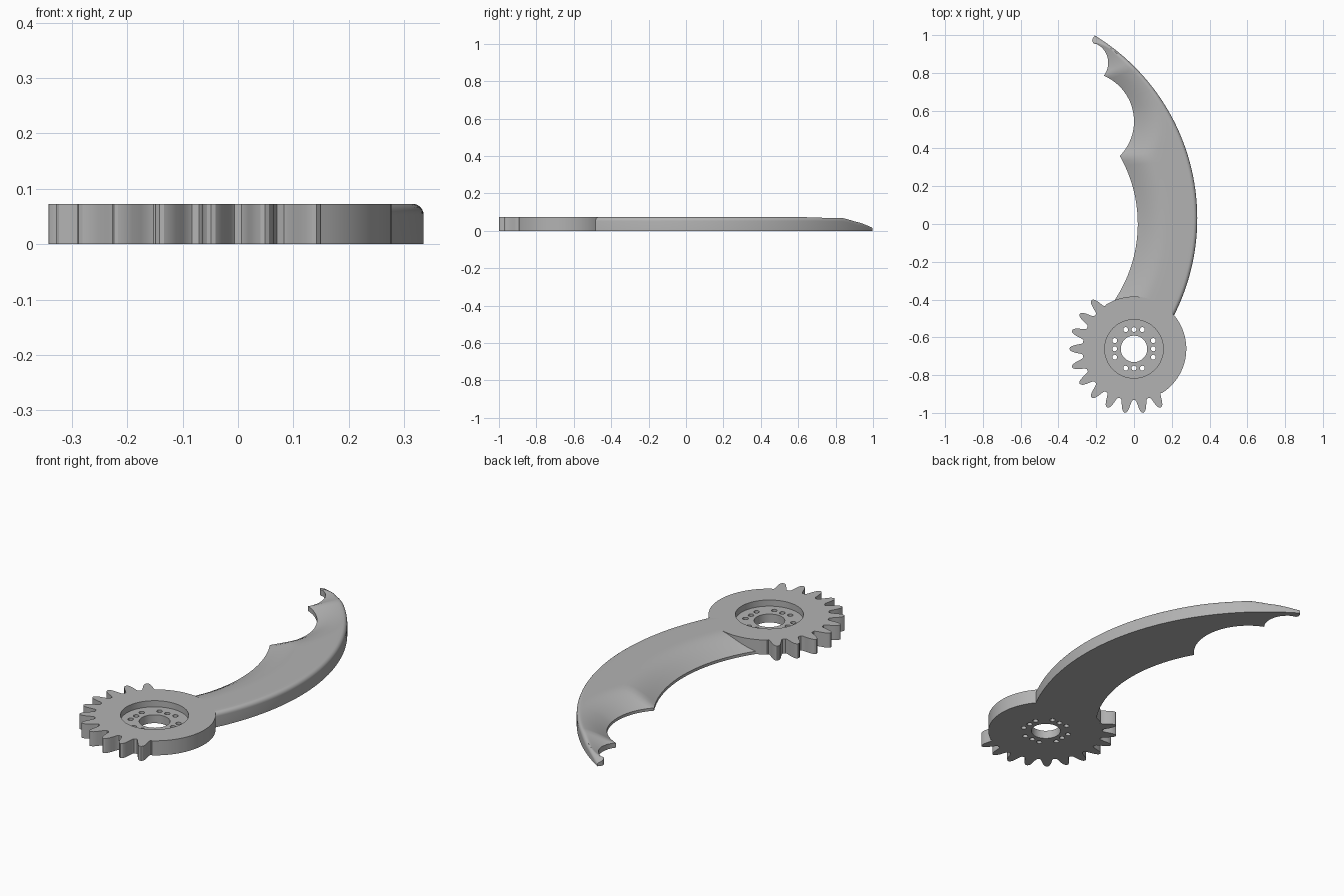
import bpy, bmesh, math
from mathutils import Vector
from mathutils.geometry import intersect_point_line

if "Cube" in bpy.data.objects:
    bpy.data.objects.remove(bpy.data.objects["Cube"], do_unlink=True)

HEIGHT = 0.073
HUB_Y = -0.661
scene = bpy.context.scene

grey = bpy.data.materials.new("plain grey")
grey.use_nodes = True
grey.diffuse_color = (0.45, 0.45, 0.45, 1)
grey.node_tree.nodes["Principled BSDF"].inputs["Base Color"].default_value = grey.diffuse_color


def make_object(name, bm):
    bmesh.ops.recalc_face_normals(bm, faces=bm.faces)
    mesh = bpy.data.meshes.new(name)
    bm.to_mesh(mesh)
    bm.free()
    obj = bpy.data.objects.new(name, mesh)
    scene.collection.objects.link(obj)
    mesh.materials.append(grey)
    return obj


def smooth(obj):
    bpy.ops.object.select_all(action='DESELECT')
    obj.select_set(True)
    bpy.context.view_layer.objects.active = obj
    bpy.ops.object.shade_smooth_by_angle(angle=math.radians(30))


def add_prism(bm, outline, z0, z1):
    low = [bm.verts.new((x, y, z0)) for x, y in outline]
    high = [bm.verts.new((x, y, z1)) for x, y in outline]
    bm.faces.new(low[::-1])
    bm.faces.new(high)
    for i in range(len(low)):
        j = (i + 1) % len(low)
        bm.faces.new((low[i], low[j], high[j], high[i]))


def polar(radius, degrees):
    a = math.radians(degrees)
    return radius * math.cos(a), HUB_Y + radius * math.sin(a)


def circle(x, y, radius, n):
    return [(x + radius * math.cos(i * math.tau / n),
             y + radius * math.sin(i * math.tau / n)) for i in range(n)]


# Gear hub: eleven teeth on one side, plain round rim on the other
PITCH = 360 / 22
FIRST = 180 - 3 * PITCH
flank = [(6.8, 0.272), (5.6, 0.279), (4.6, 0.295), (3.6, 0.314),
         (2.5, 0.33), (1.3, 0.339)]
outline = []
for k in range(11):
    mid = FIRST + k * PITCH
    outline += [polar(r, mid - a) for a, r in flank]
    outline.append(polar(0.342, mid))
    outline += [polar(r, mid + a) for a, r in reversed(flank)]
start, end = FIRST + 10.5 * PITCH, FIRST + 360 - PITCH / 2
outline += [polar(0.277, start + (end - start) * i / 48) for i in range(49)]
bm = bmesh.new()
add_prism(bm, outline, 0, HEIGHT)
gear = make_object("gear_hub", bm)

# Cutters: round pocket, then centre bore with four rows of three small holes
bm = bmesh.new()
add_prism(bm, circle(0, HUB_Y, 0.155, 64), 0.042, 0.2)
pocket = make_object("pocket_cutter", bm)
bm = bmesh.new()
add_prism(bm, circle(0, HUB_Y, 0.07, 48), -0.1, 0.2)
for side in (-0.102, 0.102):
    for step in (-0.044, 0, 0.044):
        for x, y in ((side, step), (step, side)):
            add_prism(bm, circle(x, HUB_Y + y, 0.013, 16), -0.1, 0.2)
holes = make_object("hole_cutter", bm)
for cutter in (pocket, holes):
    cutter.hide_render = True
    mod = gear.modifiers.new(cutter.name, 'BOOLEAN')
    mod.operation = 'DIFFERENCE'
    mod.solver = 'EXACT'
    mod.object = cutter
depsgraph = bpy.context.evaluated_depsgraph_get()
cut_mesh = bpy.data.meshes.new_from_object(gear.evaluated_get(depsgraph))
gear.modifiers.clear()
gear.data = cut_mesh
for cutter in (pocket, holes):
    bpy.data.objects.remove(cutter, do_unlink=True)
smooth(gear)


# Blade outline helpers
def arc(a, b, c, n):
    """Points on the circle through a, b and c, from a to c."""
    (ax, ay), (bx, by), (cx, cy) = a, b, c
    d = 2 * (ax * (by - cy) + bx * (cy - ay) + cx * (ay - by))
    sa, sb, sc = ax * ax + ay * ay, bx * bx + by * by, cx * cx + cy * cy
    ux = (sa * (by - cy) + sb * (cy - ay) + sc * (ay - by)) / d
    uy = (sa * (cx - bx) + sb * (ax - cx) + sc * (bx - ax)) / d
    r = math.hypot(ax - ux, ay - uy)
    t0 = math.atan2(ay - uy, ax - ux)
    sweep = (math.atan2(cy - uy, cx - ux) - t0) % math.tau
    if (math.atan2(by - uy, bx - ux) - t0) % math.tau > sweep:
        sweep -= math.tau
    return [Vector((ux + r * math.cos(t0 + sweep * i / n),
                    uy + r * math.sin(t0 + sweep * i / n))) for i in range(n + 1)]


def back_edge(y):
    return Vector((-0.8 + math.sqrt(1.288 - (y - 0.03) ** 2), y))


# Each section: cutting edge arc, matching range along the back, steps
sections = [
    (((-0.118, -0.425), (0.02, 0.0), (-0.075, 0.36)), (-0.52, 0.40), 30),
    (((-0.075, 0.36), (0.0, 0.55), (-0.16, 0.785)), (0.40, 0.86), 26),
    (((-0.16, 0.785), (-0.137, 0.865), (-0.196, 0.952)), (0.86, 0.975), 14),
    (((-0.196, 0.952), (-0.217, 0.96), (-0.22, 0.98)), (0.975, 0.998), 6),
]
inner, outer = [], []
for points, (y0, y1), n in sections:
    skip = 1 if inner else 0
    inner += arc(*points, n)[skip:]
    outer += [back_edge(y0 + (y1 - y0) * i / n) for i in range(skip, n + 1)]


def edge_distance(p):
    best = 9.0
    for a, b in zip(inner, inner[1:]):
        hit, t = intersect_point_line(p, a, b)
        q = a.lerp(b, min(1, max(0, t)))
        best = min(best, (p - q).length)
    return best


def blade_height(p):
    # Ground bevel rising from the cutting edge, limited by the falling tip
    edge = 0.014 + 0.016 * min(1, max(0, (p.y - 0.6) / 0.3))
    t = min(1, edge_distance(p) / 0.155)
    z = edge + (HEIGHT - edge) * math.sin(t * math.pi / 2)
    fall = min(1, max(0, (p.y - 0.82) / 0.18))
    return min(z, HEIGHT - 0.058 * fall ** 1.4)


# Blade: cross-sections bridged from hub to tip, with a rounded back
bm = bmesh.new()
rows = []
for a, b in zip(inner, outer):
    width = (b - a).length
    radius = min(0.02, width * 0.3)
    row = [bm.verts.new((a.x, a.y, 0))]
    for i in range(15):
        p = a.lerp(b, (1 - radius / width) * i / 14)
        row.append(bm.verts.new((p.x, p.y, blade_height(p))))
    for i in range(1, 7):
        turn = i / 6 * math.pi / 2
        p = b.lerp(a, radius / width * (1 - math.sin(turn)))
        z = blade_height(p)
        drop = min(radius, z * 0.5) * (1 - math.cos(turn))
        row.append(bm.verts.new((p.x, p.y, z - drop)))
    row.append(bm.verts.new((b.x, b.y, 0)))
    rows.append(row)
for r, s in zip(rows, rows[1:]):
    for i in range(len(r)):
        j = (i + 1) % len(r)
        bm.faces.new((r[i], r[j], s[j], s[i]))
bm.faces.new(rows[0])
bm.faces.new(rows[-1][::-1])
blade = make_object("curved_blade", bm)
smooth(blade)
